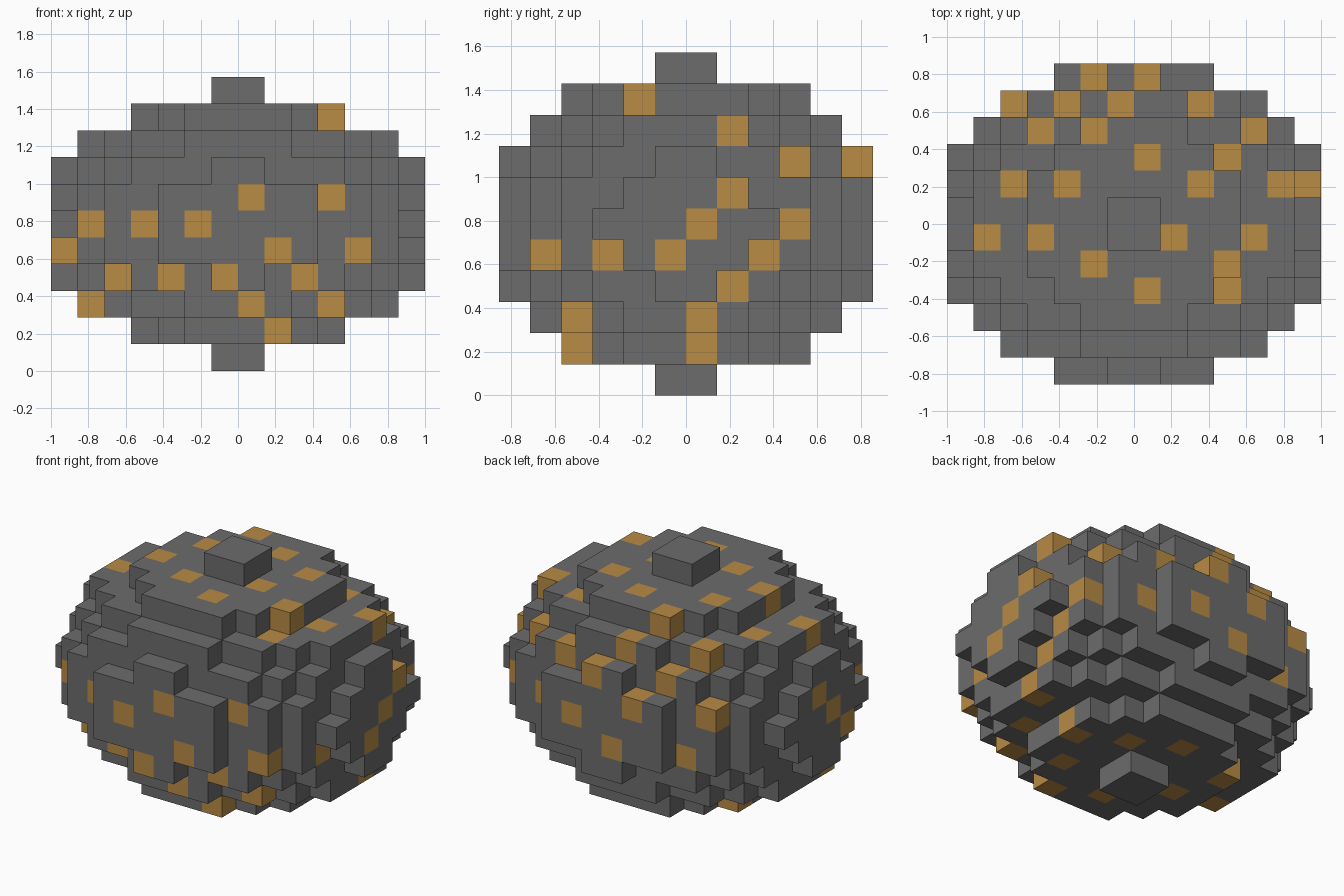
import bpy, bmesh
from mathutils import Vector

if "Cube" in bpy.data.objects:
    bpy.data.objects.remove(bpy.data.objects["Cube"])

S = 1 / 7                                # size of one block
A, B, C = 0.0196, 0.0272, 0.0381         # inverse squared radii of the boulder


def inside(i, j, k):
    return A * (i + .5) ** 2 + B * (j + .5) ** 2 + C * (k - 5) ** 2 <= 1


# boulder: every block whose centre lies inside an ellipsoid
cells = {(i, j, k) for i in range(-7, 7) for j in range(-6, 6)
         for k in range(11) if inside(i, j, k)}

# ore blocks seen on the front (x, z), the right (y, z) and the top (x, y)
front = {9: [3], 6: [0, 3], 5: [-6, -4, -2], 4: [-7, 1, 4],
         3: [-5, -3, -1, 2], 2: [-6, 0, 3], 1: [1]}
right = {9: [-2], 8: [1], 7: [3, 5], 6: [1], 5: [0, 3],
         4: [-5, -3, -1, 2], 3: [1], 2: [-4, 0], 1: [-4, 0]}
top = {5: [-2, 0], 4: [-5, -3, -1, 2], 3: [-4, -2, 4], 2: [0, 3],
       1: [-5, -3, 2, 5, 6], -1: [-6, -4, 1, 4], -2: [-2, 3], -3: [0, 3]}

# ore blocks on the back, left and underside
ore = {(1, 5, 5), (-1, 5, 4), (-4, 4, 4), (3, 4, 5),
       (-7, 0, 6), (-7, -1, 5),
       (1, 1, 1), (-1, 2, 1), (2, -2, 1), (-4, 1, 1), (-3, -1, 1),
       (-1, -3, 1), (4, -2, 2)}


def outermost(table, axes, depth, pick):
    """Turn each view position into the block nearest to that viewer."""
    for v, us in table.items():
        for u in us:
            hits = [c for c in cells if c[axes[0]] == u and c[axes[1]] == v]
            if hits:
                ore.add(pick(hits, key=lambda c: c[depth]))


outermost(front, (0, 2), 1, min)
outermost(right, (1, 2), 0, max)
outermost(top, (0, 1), 2, max)


def material(name, rgb):
    m = bpy.data.materials.new(name)
    m.diffuse_color = (*rgb, 1)
    m.use_nodes = True
    m.node_tree.nodes["Principled BSDF"].inputs["Base Color"].default_value = m.diffuse_color
    return m


# skin: one square for each exposed block side, coloured by block
bm = bmesh.new()
verts = {}


def vert(p):
    p = tuple(p)
    if p not in verts:
        verts[p] = bm.verts.new(Vector(p) * S)
    return verts[p]


for c in sorted(cells):
    for axis in range(3):
        for side in (0, 1):
            n = list(c)
            n[axis] += 2 * side - 1
            if tuple(n) in cells:
                continue
            ring = []
            for du, dv in ((0, 0), (1, 0), (1, 1), (0, 1)):
                p = list(c)
                p[axis] += side
                p[(axis + 1) % 3] += du
                p[(axis + 2) % 3] += dv
                ring.append(vert(p))
            face = bm.faces.new(ring if side else ring[::-1])
            face.material_index = int(c in ore)

mesh = bpy.data.meshes.new("ore_boulder")
bm.to_mesh(mesh)
bm.free()
mesh.materials.append(material("grey stone", (0.15, 0.15, 0.15)))
mesh.materials.append(material("golden ore", (0.48, 0.26, 0.06)))
bpy.context.collection.objects.link(bpy.data.objects.new("ore_boulder", mesh))
